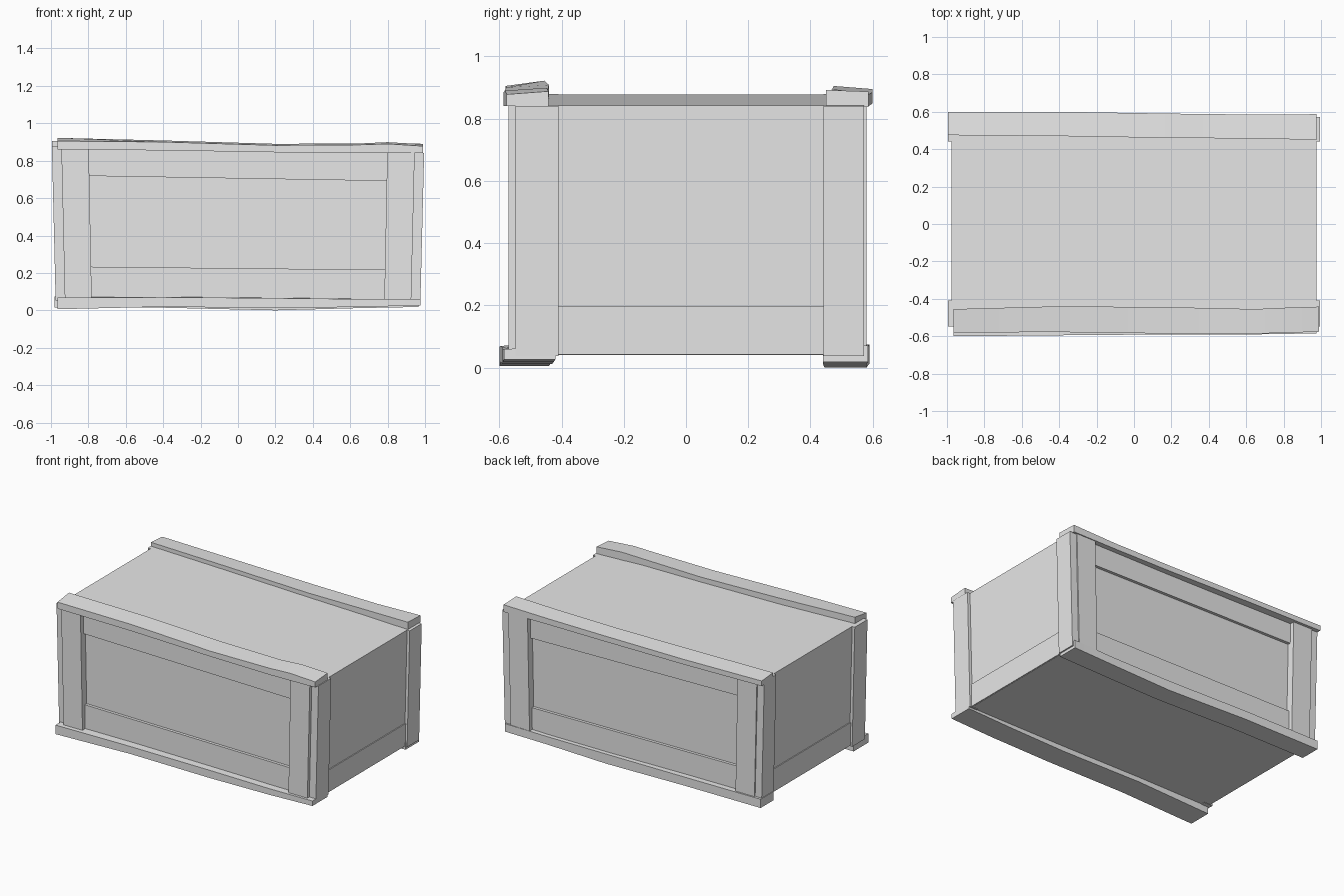
import bpy
import math

old = bpy.data.objects.get("Cube")
if old:
    bpy.data.objects.remove(old, do_unlink=True)

grey = bpy.data.materials.new("plain grey")
grey.use_nodes = True
grey.diffuse_color = (0.8, 0.8, 0.8, 1)
grey.node_tree.nodes["Principled BSDF"].inputs["Base Color"].default_value = (0.8, 0.8, 0.8, 1)


def loft(name, rings):
    """Join four-cornered rings into a closed beam."""
    verts = [p for ring in rings for p in ring]
    last = len(verts) - 4
    faces = [(3, 2, 1, 0), (last, last + 1, last + 2, last + 3)]
    for start in range(0, last, 4):
        for i in range(4):
            j = (i + 1) % 4
            faces.append((start + i, start + j, start + 4 + j, start + 4 + i))
    mesh = bpy.data.meshes.new(name)
    mesh.from_pydata(verts, [], faces)
    mesh.materials.append(grey)
    obj = bpy.data.objects.new(name, mesh)
    bpy.context.collection.objects.link(obj)
    bpy.ops.object.select_all(action='DESELECT')
    obj.select_set(True)
    bpy.context.view_layer.objects.active = obj
    bpy.ops.object.mode_set(mode='EDIT')
    bpy.ops.mesh.select_all(action='SELECT')
    bpy.ops.mesh.normals_make_consistent(inside=False)
    bpy.ops.object.mode_set(mode='OBJECT')
    bpy.ops.object.shade_smooth_by_angle(angle=math.radians(25))
    return obj


def warp(x, y, z):
    """Crooked hand-built look: wider at the top, sagging towards +x."""
    return (x * (1 + 0.025 * (z - 0.45)), y, z - x * (0.007 + 0.014 * z))


def box(name, xs, ys, zs):
    (y0, y1), (z0, z1) = sorted(ys), sorted(zs)
    loft(name, [[warp(x, y, z) for y, z in ((y0, z0), (y1, z0), (y1, z1), (y0, z1))]
                for x in sorted(xs)])


def rail(name, stations):
    """Wavy rail; each station is x, outer y, inner y, bottom z, outer top z, inner top z."""
    loft(name, [[(x, yo, zb), (x, yi, zb), (x, yi, ti), (x, yo, to)]
                for x, yo, yi, zb, to, ti in stations])


# Main body
box("crate_body", (-0.965, 0.965), (-0.52, 0.53), (0.048, 0.86))

# Long faces: upper and lower slats, and corner boards
for side, s, shift in (("front", -1, 0), ("back", 1, 0.01)):
    inner, slat, board = s * 0.50 + shift, s * 0.54 + shift, s * 0.57 + shift
    box(side + "_upper_slat", (-0.8, 0.8), (inner, slat), (0.705, 0.855))
    box(side + "_lower_slat", (-0.8, 0.8), (inner, slat), (0.06, 0.225))
    for hand, d in (("right", -1), ("left", 1)):
        box(f"{side}_{hand}_corner_board", (d * 0.79, d * 0.935), (inner, board), (0.045, 0.865))

# Short ends: lower slat and side corner boards
for hand, d in (("right", -1), ("left", 1)):
    box(hand + "_end_slat", (d * 0.94, d * 0.971), (-0.45, 0.47), (0.05, 0.207))
    box(hand + "_front_end_board", (d * 0.92, d * 0.985), (-0.548, -0.41), (0.045, 0.86))
    box(hand + "_back_end_board", (d * 0.92, d * 0.985), (0.442, 0.572), (0.045, 0.86))

# Wavy rails over the long edges
rail("front_top_rail", [
    (-0.965, -0.58, -0.455, 0.86, 0.905, 0.922),
    (-0.40, -0.578, -0.44, 0.855, 0.9, 0.908),
    (0.20, -0.586, -0.445, 0.845, 0.882, 0.89),
    (0.65, -0.586, -0.455, 0.84, 0.885, 0.892),
    (0.80, -0.582, -0.448, 0.84, 0.89, 0.899),
    (0.99, -0.576, -0.442, 0.84, 0.878, 0.888)])
rail("back_top_rail", [
    (-0.995, 0.60, 0.475, 0.86, 0.895, 0.905),
    (-0.40, 0.60, 0.47, 0.85, 0.885, 0.895),
    (0.20, 0.59, 0.46, 0.842, 0.88, 0.885),
    (0.65, 0.585, 0.457, 0.84, 0.88, 0.888),
    (0.975, 0.587, 0.45, 0.838, 0.887, 0.892)])
rail("front_bottom_rail", [
    (-0.965, -0.6, -0.44, 0.006, 0.068, 0.073),
    (-0.40, -0.595, -0.43, 0.019, 0.07, 0.075),
    (0.20, -0.59, -0.43, 0.012, 0.065, 0.07),
    (0.65, -0.59, -0.425, 0.018, 0.06, 0.064),
    (0.975, -0.585, -0.42, 0.026, 0.06, 0.064)])
rail("back_bottom_rail", [
    (-0.98, 0.59, 0.45, 0.015, 0.075, 0.075),
    (-0.40, 0.59, 0.45, 0.014, 0.073, 0.073),
    (0.20, 0.58, 0.445, 0.0, 0.066, 0.066),
    (0.65, 0.58, 0.44, 0.012, 0.066, 0.066),
    (0.965, 0.585, 0.44, 0.018, 0.072, 0.066)])
